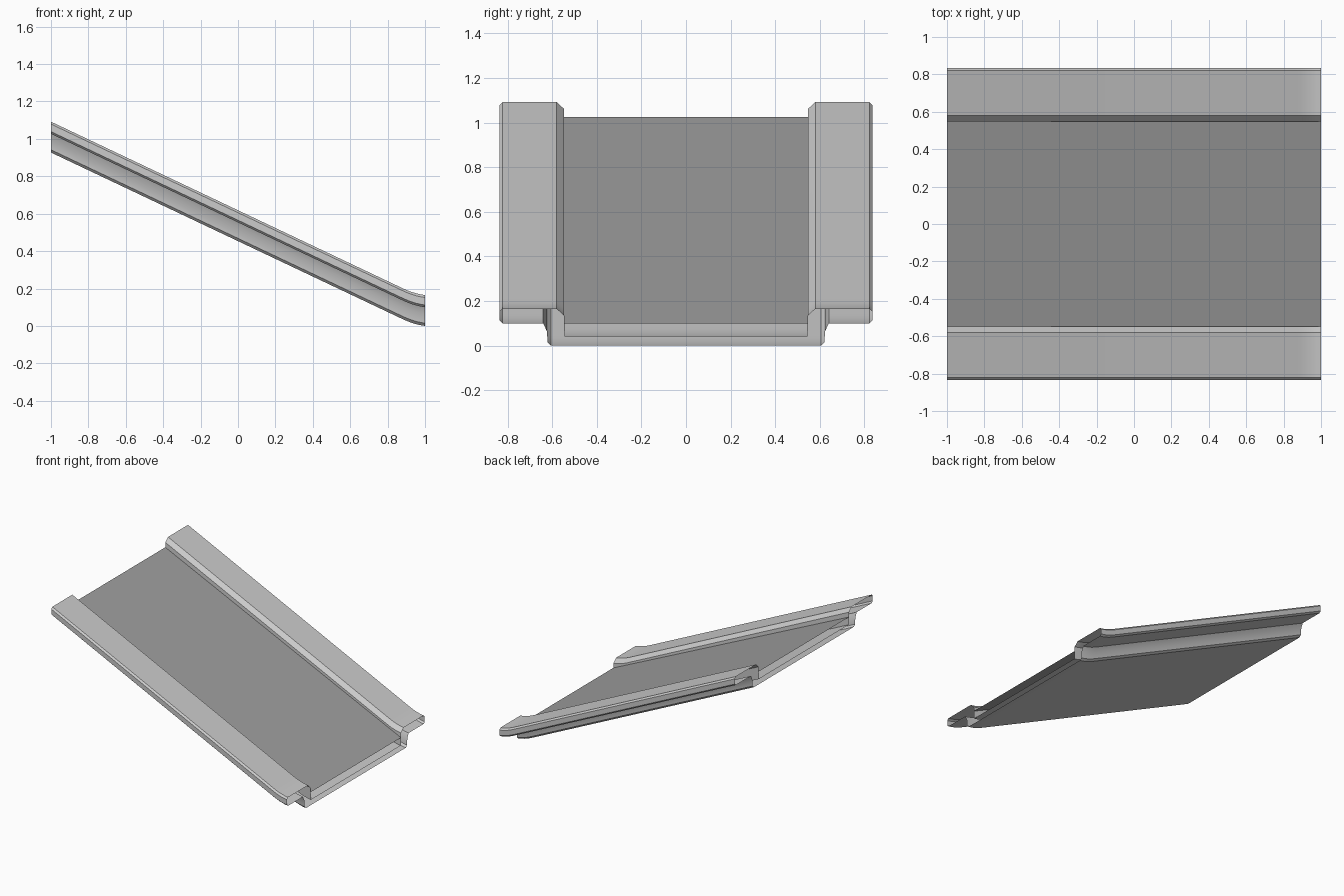
import bpy

if "Cube" in bpy.data.objects:
    bpy.data.objects.remove(bpy.data.objects["Cube"])

# Drop of the slide along x: straight run, then an eased landing
PATH = [(-1, 0.927), (0.86, 0.046), (0.89, 0.032), (0.92, 0.0195),
        (0.95, 0.010), (0.975, 0.004), (1, 0.0)]

# Half of the hollow channel section (y, z), from inner floor round to underside
HALF = [(0.545, 0.04), (0.548, 0.135), (0.58, 0.165), (0.822, 0.165),
        (0.835, 0.152), (0.835, 0.112), (0.822, 0.10), (0.64, 0.10),
        (0.624, 0.065), (0.62, 0.015), (0.605, 0.0)]


def add_mesh(name, verts, faces):
    mesh = bpy.data.meshes.new(name)
    mesh.from_pydata(verts, [], faces)
    ob = bpy.data.objects.new(name, mesh)
    bpy.context.collection.objects.link(ob)
    return ob


# Channel with hollow side rails: closed section swept down the path, ends open
section = HALF + [(-y, z) for y, z in reversed(HALF)]
n = len(section)
verts = [(x, y, z + drop) for x, drop in PATH for y, z in section]
faces = [(i * n + j, i * n + (j + 1) % n, (i + 1) * n + (j + 1) % n, (i + 1) * n + j)
         for i in range(len(PATH) - 1) for j in range(n)]
channel = add_mesh("slide_channel", verts, [f[::-1] for f in faces])
bpy.context.view_layer.objects.active = channel
channel.select_set(True)
bpy.ops.object.mode_set(mode='EDIT')
bpy.ops.mesh.select_all(action='SELECT')
bpy.ops.mesh.normals_make_consistent(inside=False)
bpy.ops.object.mode_set(mode='OBJECT')
bpy.ops.object.shade_smooth_by_angle(angle=0.55)

# Dark flat sliding surface laid between the rails
bed = add_mesh("sliding_surface",
               [(-1, -0.547, 1.025), (1, -0.547, 0.10), (1, 0.547, 0.10), (-1, 0.547, 1.025)],
               [(0, 1, 2, 3)])
dark = bpy.data.materials.new("dark_grey")
dark.diffuse_color = (0.35, 0.35, 0.35, 1)
dark.use_nodes = True
dark.node_tree.nodes["Principled BSDF"].inputs["Base Color"].default_value = dark.diffuse_color
bed.data.materials.append(dark)
